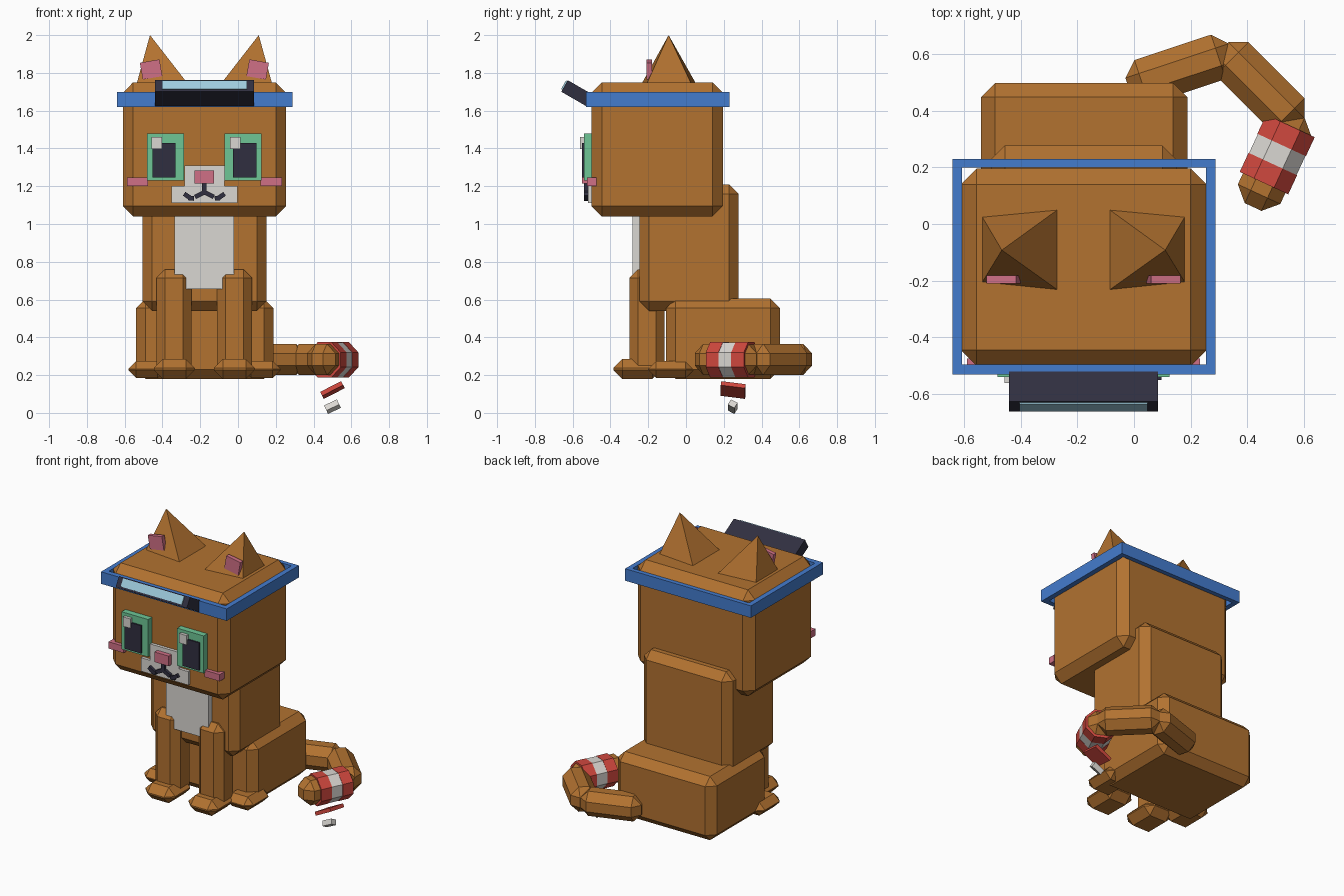
import bpy, bmesh, math
from mathutils import Matrix, Vector

if "Cube" in bpy.data.objects:
    bpy.data.objects.remove(bpy.data.objects["Cube"])

CX = -0.178  # mirror plane of the sitting body


def mat(name, r, g, b):
    lin = [(c / 255 / 12.92) if c < 11 else ((c / 255 + 0.055) / 1.055) ** 2.4 for c in (r, g, b)]
    m = bpy.data.materials.new(name)
    m.diffuse_color = (*lin, 1)
    m.use_nodes = True
    m.node_tree.nodes["Principled BSDF"].inputs["Base Color"].default_value = m.diffuse_color
    return m


FUR = mat("ginger_fur", 178, 114, 48)
WHITE = mat("white", 218, 215, 210)
BLUE = mat("blue_band", 68, 124, 206)
DARK = mat("dark_navy", 48, 47, 64)
GLASS = mat("pale_blue_glass", 158, 204, 222)
GREEN = mat("eye_green", 110, 198, 150)
PINK = mat("pink", 208, 112, 134)
RED = mat("red", 208, 72, 62)


def finish(bm, name, material, M=None):
    me = bpy.data.meshes.new(name)
    bmesh.ops.recalc_face_normals(bm, faces=bm.faces)
    if M:
        bmesh.ops.transform(bm, matrix=M, verts=bm.verts)
    bm.to_mesh(me)
    bm.free()
    me.materials.append(material)
    ob = bpy.data.objects.new(name, me)
    bpy.context.collection.objects.link(ob)
    return ob


def block(name, material, c, size, bevel=0, rot=None):
    """Box with centre, size, chamfer and optional rotation matrix."""
    bm = bmesh.new()
    bmesh.ops.create_cube(bm, size=1)
    bmesh.ops.scale(bm, vec=size, verts=bm.verts)
    if bevel:
        bmesh.ops.bevel(bm, geom=bm.edges[:], offset=bevel, segments=1, affect='EDGES')
    M = Matrix.Translation(c) @ (rot or Matrix())
    return finish(bm, name, material, M)


def span(name, material, x, y, z, bevel=0):
    """Box given by its extents."""
    return block(name, material, [(a + b) / 2 for a, b in (x, y, z)],
                 [b - a for a, b in (x, y, z)], bevel)


def rot(deg, axis):
    return Matrix.Rotation(math.radians(deg), 4, axis)


# Body
span("head", FUR, (-0.61, 0.255), (-0.50, 0.195), (1.04, 1.75), 0.055)
span("torso", FUR, (-0.505, 0.15), (-0.245, 0.277), (0.54, 1.21), 0.05)
span("rump", FUR, (-0.54, 0.188), (-0.105, 0.497), (0.18, 0.605), 0.05)
span("chest_patch", WHITE, (-0.335, -0.02), (-0.283, -0.235), (0.655, 1.1))

# Paired parts, mirrored about the body centre
for s, side in ((-1, "left"), (1, "right")):
    def pair(name, material, x, y, z, bevel=0):
        xs = sorted((CX + s * x[0], CX + s * x[1]))
        return span(side + "_" + name, material, xs, y, z, bevel)

    pair("front_leg", FUR, (0.068, 0.253), (-0.30, -0.115), (0.20, 0.76), 0.045)
    pair("front_paw", FUR, (0.05, 0.268), (-0.385, -0.13), (0.18, 0.285), 0.048)
    pair("rear_paw", FUR, (0.205, 0.403), (-0.2, 0.04), (0.185, 0.275), 0.042)
    pair("eye", GREEN, (0.107, 0.303), (-0.54, -0.49), (1.23, 1.48))
    pair("pupil", DARK, (0.152, 0.275), (-0.55, -0.535), (1.245, 1.43))
    pair("cheek", PINK, (0.298, 0.41), (-0.525, -0.475), (1.2, 1.245))

    # Ear: four-sided spike, narrower on its outer side
    bm = bmesh.new()
    base = [(0.357, 0.025), (0.357, -0.205), (0.092, -0.232), (0.092, 0.05)]
    vs = [bm.verts.new((CX + s * x, y, 1.748)) for x, y in base]
    tip = bm.verts.new((CX + s * 0.288, -0.092, 2.0))
    bm.faces.new(vs)
    for i in range(4):
        bm.faces.new((vs[i], vs[(i + 1) % 4], tip))
    finish(bm, side + "_ear", FUR)
    block(side + "_inner_ear", PINK, (CX + s * 0.282, -0.195, 1.818), (0.105, 0.028, 0.09),
          rot=rot(s * 10, 'Y'))

# Eye highlights sit on the same side of both eyes
for x, side in ((-0.43, "left"), (-0.015, "right")):
    span(side + "_eye_glint", WHITE, (x - 0.027, x + 0.027), (-0.56, -0.535), (1.397, 1.46))

# Muzzle, nose and mouth
span("muzzle_lower", WHITE, (-0.352, -0.003), (-0.52, -0.49), (1.11, 1.20))
span("muzzle_upper", WHITE, (-0.284, -0.072), (-0.52, -0.49), (1.15, 1.31))
span("nose", PINK, (-0.23, -0.126), (-0.55, -0.50), (1.215, 1.282))


def mouth_bar(name, a, b):
    a, b = Vector(a), Vector(b)
    d, m = b - a, (a + b) / 2
    ang = math.degrees(math.atan2(d.y, d.x))
    block(name, DARK, (CX + m.x, -0.527, m.y), (d.length, 0.025, 0.024), rot=rot(-ang, 'Y'))


mouth_bar("mouth_centre", (0, 1.155), (0, 1.22))
for s in (-1, 1):
    mouth_bar("mouth_inner", (0, 1.168), (s * 0.05, 1.143))
    mouth_bar("mouth_middle", (s * 0.055, 1.135), (s * 0.085, 1.138))
    mouth_bar("mouth_outer", (s * 0.075, 1.138), (s * 0.107, 1.16))

# Headband frame
span("band_front", BLUE, (-0.64, 0.288), (-0.53, -0.495), (1.62, 1.70))
span("band_back", BLUE, (-0.64, 0.288), (0.2, 0.23), (1.62, 1.70))
span("band_left", BLUE, (-0.64, -0.606), (-0.495, 0.2), (1.62, 1.70))
span("band_right", BLUE, (0.254, 0.288), (-0.495, 0.2), (1.62, 1.70))

# Raised goggles with a glass front
T = rot(-30, 'X')
pos = Vector((CX, -0.576, 1.692))
block("goggle_housing", DARK, pos, (0.525, 0.155, 0.07), rot=T)
block("goggle_glass", GLASS, pos + T.to_3x3() @ Vector((0, -0.079, 0.003)), (0.45, 0.012, 0.052), rot=T)

# Curled tail: chamfered segments along a path
path = [((-0.02, 0.484), (0.345, 0.605)), ((0.31, 0.618), (0.578, 0.350)), ((0.572, 0.388), (0.42, 0.06))]
for i, (a, b) in enumerate(path):
    a, b = Vector((*a, 0.283)), Vector((*b, 0.283))
    d = b - a
    block("tail_segment_%d" % (i + 1), FUR, (a + b) / 2, (d.length, 0.165, 0.165), 0.05,
          rot(math.degrees(math.atan2(d.y, d.x)), 'Z'))

# Striped wrap on the tail: eight-sided rings
d = (b - a).normalized()
R = rot(math.degrees(math.atan2(d.y, d.x)), 'Z') @ rot(90, 'Y') @ rot(22.5, 'Z')
for i, m in ((-1, RED), (0, WHITE), (1, RED)):
    bm = bmesh.new()
    r = 0.102 if m is RED else 0.1
    bmesh.ops.create_cone(bm, cap_ends=True, segments=8, radius1=r, radius2=r, depth=0.074)
    c = Vector((0.505, 0.245, 0.281)) + d * i * 0.074
    finish(bm, "tail_wrap_%d" % (i + 2), m, Matrix.Translation(c) @ R)

# Loose ends of the wrap
block("wrap_end_red", RED, (0.50, 0.25, 0.121), (0.125, 0.13, 0.024), rot=rot(-27, 'Y') @ rot(-8, 'X'))
block("wrap_end_white", WHITE, (0.50, 0.247, 0.033), (0.075, 0.04, 0.034), rot=rot(-25, 'Y') @ rot(-30, 'X'))
